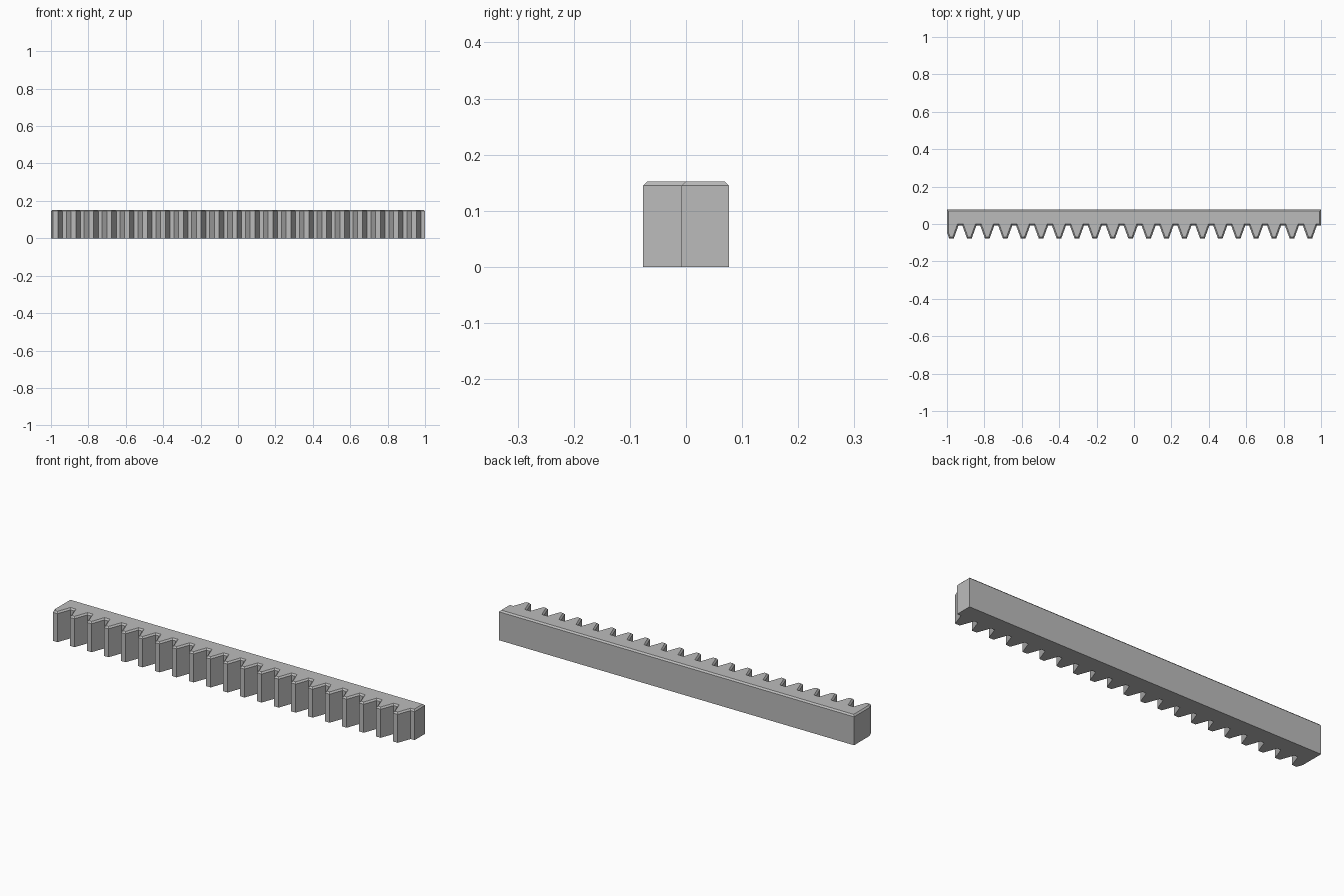
import bpy
import bmesh
from math import pi, tan, radians

cube = bpy.data.objects.get("Cube")
if cube:
    bpy.data.objects.remove(cube, do_unlink=True)

# Gear proportions
module = 0.0305
pitch = pi * module
teeth = 21
height = 5 * module
chamfer = 0.25 * module
back = 2.5 * module
tip_y = -back
pitch_y = tip_y + module
root_y = tip_y + 2.25 * module
slope = tan(radians(20))
half_pitch = pitch / 4
half_tip = half_pitch - module * slope
half_root = half_pitch + 1.25 * module * slope

# Outline: the first tooth is cut at its pitch line, the last gap runs to the end
outline = [(-1, back), (-1, pitch_y)]
for i in range(teeth):
    centre = -1 + half_pitch + i * pitch
    if i:
        outline.append((centre - half_root, root_y))
    outline += [(centre - half_tip, tip_y), (centre + half_tip, tip_y),
                (centre + half_root, root_y)]
outline += [(1, root_y), (1, back)]

# Extrude the outline upward
bm = bmesh.new()
base = bm.faces.new([bm.verts.new((x, y, 0)) for x, y in outline])
grown = bmesh.ops.extrude_face_region(bm, geom=[base], use_keep_orig=True)["geom"]
bmesh.ops.translate(bm, vec=(0, 0, height),
                    verts=[v for v in grown if isinstance(v, bmesh.types.BMVert)])
bmesh.ops.recalc_face_normals(bm, faces=bm.faces)

# Chamfer the top rim only
rim = [e for e in bm.edges if all(v.co.z > height / 2 for v in e.verts)]
bmesh.ops.bevel(bm, geom=rim, offset=chamfer, offset_type='OFFSET',
                segments=1, affect='EDGES', clamp_overlap=False)
bmesh.ops.recalc_face_normals(bm, faces=bm.faces)

mesh = bpy.data.meshes.new("gear_rack")
bm.to_mesh(mesh)
bm.free()
rack = bpy.data.objects.new("gear_rack", mesh)
bpy.context.collection.objects.link(rack)

# Plain grey metal
grey = bpy.data.materials.new("grey_metal")
grey.use_nodes = True
colour = (0.5, 0.5, 0.5, 1)
grey.diffuse_color = colour
grey.node_tree.nodes["Principled BSDF"].inputs["Base Color"].default_value = colour
mesh.materials.append(grey)
